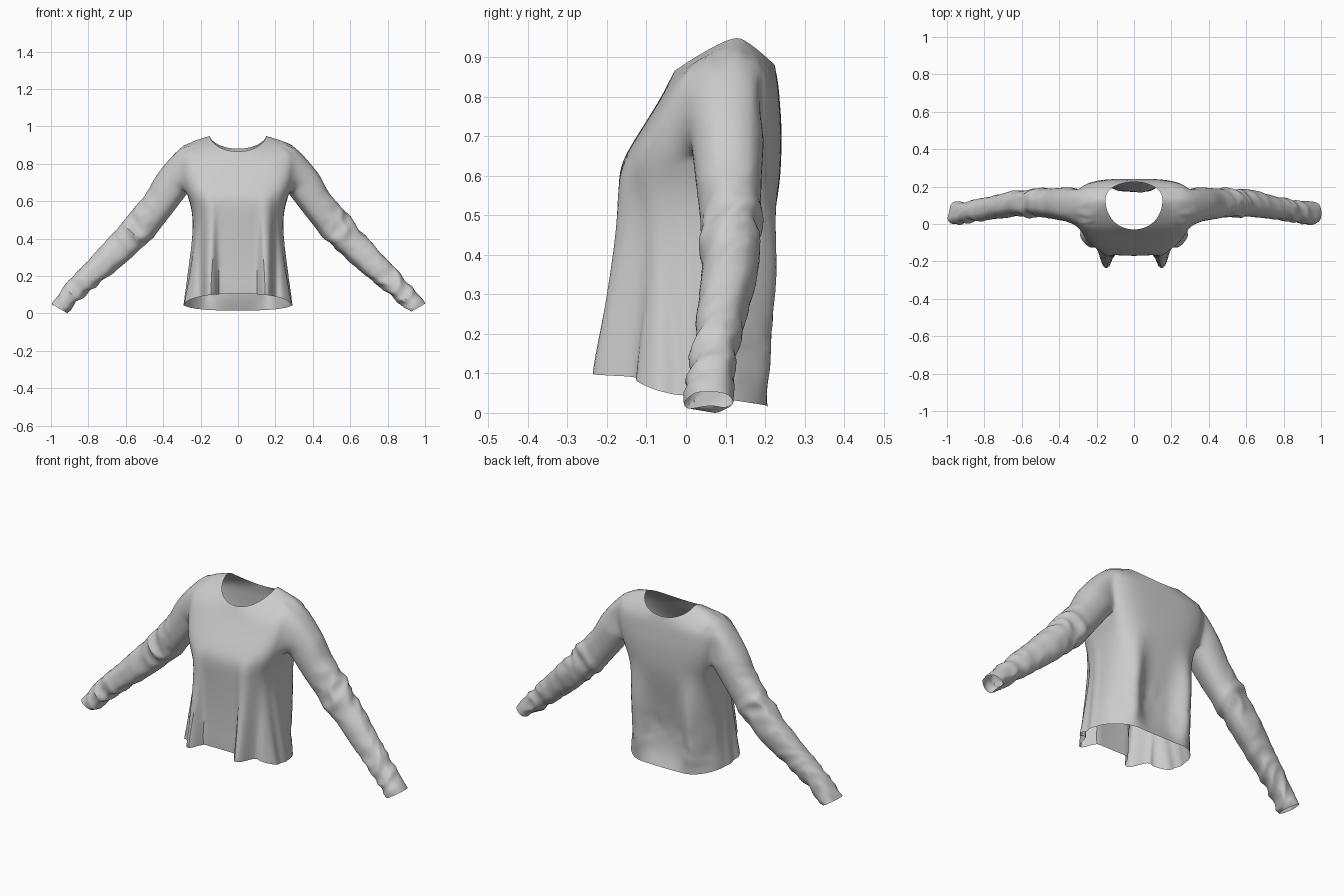
import bpy
import bmesh
from math import sin, cos, pi, exp, atan2
from mathutils import Vector, noise

if "Cube" in bpy.data.objects:
    bpy.data.objects.remove(bpy.data.objects["Cube"], do_unlink=True)

COLUMNS = 32
HALF_HOLE = 2          # armhole half width in columns
HOLE_ROWS = (6, 9)     # armhole lower and upper torso row

# Torso rows: z front, z side, z back, half width, y front, y side, y back, roundness
TORSO = [
    (.11, .05, .02, .29, -.165, -.02, .208, .72),
    (.16, .11, .09, .28, -.165, .0, .18, .68),
    (.22, .20, .18, .268, -.162, .02, .165, .65),
    (.35, .35, .35, .25, -.162, .05, .19, .65),
    (.47, .48, .48, .24, -.166, .07, .22, .65),
    (.56, .58, .58, .25, -.172, .08, .238, .62),
    (.63, .64, .65, .275, -.17, .09, .242, .6),
    (.69, .72, .73, .30, -.135, .1, .243, .58),
    (.76, .82, .79, .315, -.09, .105, .238, .58),
    (.81, .91, .83, .305, -.06, .11, .235, .6),
    (.84, .935, .86, .225, -.045, .12, .23, .75),
    (.87, .957, .885, .153, -.03, .13, .225, .95),
]

# Sleeve stations: x, z, y, half height, half depth
SLEEVE = [
    (.345, .707, .105, .102, .1),
    (.415, .6, .108, .092, .09),
    (.51, .48, .115, .092, .08),
    (.625, .36, .112, .086, .076),
    (.75, .24, .088, .072, .066),
    (.855, .145, .068, .062, .062),
    (.957, .032, .055, .052, .065),
]
CUFF_SLANT = Vector((.86, 0, .5))


def power(v, p):
    return (1 if v >= 0 else -1) * abs(v) ** p


def ramp(v, lo, hi):
    t = max(0, min(1, (v - lo) / (hi - lo)))
    return t * t * (3 - 2 * t)


def bell(v, centre, width, sharp=2):
    return exp(-abs((v - centre) / width) ** sharp)


def torso_ring(bm, row):
    zf, zs, zb, half, yf, ys, yb, p = row
    ring = []
    for j in range(COLUMNS):
        a = 2 * pi * j / COLUMNS
        s = sin(a)
        end_z, end_y = (zb, yb) if s > 0 else (zf, yf)
        y = ys + (end_y - ys) * abs(s) ** p
        z = zs + (end_z - zs) * abs(s) ** 1.2
        ring.append(bm.verts.new((half * power(cos(a), p), y, z)))
    return ring


def sleeve_rows():
    rows = []
    for a, b in zip(SLEEVE, SLEEVE[1:]):
        rows += [[u + (v - u) * k / 3 for u, v in zip(a, b)] for k in range(3)]
    return rows + [SLEEVE[-1]]


def add_sleeve(bm, rings, side):
    # Armhole rim, ordered around the arm
    mid = 0 if side > 0 else COLUMNS // 2
    lo, hi = HOLE_ROWS
    rim = []
    for i in range(lo, hi + 1):
        for d in range(-HALF_HOLE, HALF_HOLE + 1):
            if i in (lo, hi) or abs(d) == HALF_HOLE:
                rim.append(rings[i][(mid + d) % COLUMNS])
    centre = sum((v.co for v in rim), Vector()) / len(rim)

    def angle(v):
        return atan2((v.co.z - centre.z) / .12, (v.co.y - centre.y) / .1)
    rim.sort(key=angle)
    angles = [angle(v) for v in rim]
    # Rings swept down the arm to a slanted cuff
    rows = sleeve_rows()
    last = rim
    for i, (x, z, y, high, deep) in enumerate(rows):
        a, b = rows[max(i - 1, 0)], rows[min(i + 1, len(rows) - 1)]
        d = Vector((b[0] - a[0], 0, b[1] - a[1])).normalized()
        up = Vector((-d.z, 0, d.x))
        if i == len(rows) - 1:
            up = CUFF_SLANT
        ring = []
        for t in angles:
            co = Vector((x, y + deep * cos(t), z)) + up * high * sin(t)
            co.x *= side
            ring.append(bm.verts.new(co))
        for k in range(len(ring)):
            n = (k + 1) % len(ring)
            bm.faces.new((last[k], last[n], ring[n], ring[k]))
        last = ring


def crease(p):
    return .35 - 2 * abs(noise.noise(p))


def drape(co, normal):
    """Cloth folds on the sleeves and the body."""
    x, y, z = abs(co.x), co.y, co.z
    out = co.copy()
    arm = ramp(x, .38, .55)
    if arm > 0:
        along, across = x * .68 - z * .73, x * .73 + z * .68
        seed = 3 if co.x > 0 else 11
        p = Vector((along * 13 + y * 9, y * 7 + seed, across * 9))
        size = .005 + .008 * bell(along, .02, .07) + .009 * ramp(along, .3, .5)
        out += normal * arm * size * crease(p)
        # Elbow overlap
        out += normal * .008 * bell(along + (y - .1) * .6, .03, .025)
        return out
    low = max(0, min(1, (.66 - z) / .55))
    if y < 0:
        # Hanging front folds with a hollow beside each
        out.y -= .08 * low * bell(x, .15, .034, 3)
        out.y += .015 * low * bell(x, .205, .02)
    elif y > .08:
        # Gathers either side of the hollow lower back
        rise = (1 - ramp(z, .3, .62)) * ramp(z, -.04, .16)
        out.y += .055 * rise * bell(x, .17, .065)
        p = Vector((co.x * 9 + z * 6, 2, z * 11 - co.x * 5))
        out += normal * .013 * bell(z, .2, .09) * crease(p)
    # Soft ripples down the side seams
    ripple = bell(y, -.02, .06) * ramp(x, .15, .22) * low
    out += normal * .006 * ripple * sin(y * 70 + z * 4)
    # Small puckers on the shoulder
    out += normal * .006 * ramp(z, .82, .88) * bell(x, .27, .05) * crease(co * 18)
    return out


# Body with armholes
bm = bmesh.new()
rings = [torso_ring(bm, row) for row in TORSO]
for i in range(len(rings) - 1):
    for j in range(COLUMNS):
        spot = (j + .5) % (COLUMNS // 2)
        near = min(spot, COLUMNS // 2 - spot)
        if HOLE_ROWS[0] <= i < HOLE_ROWS[1] and near < HALF_HOLE:
            continue
        n = (j + 1) % COLUMNS
        bm.faces.new((rings[i][j], rings[i][n], rings[i + 1][n], rings[i + 1][j]))
for side in (1, -1):
    add_sleeve(bm, rings, side)
loose = [v for v in bm.verts if not v.link_faces]
bmesh.ops.delete(bm, geom=loose, context='VERTS')
bmesh.ops.recalc_face_normals(bm, faces=bm.faces)
mesh = bpy.data.meshes.new("shirt")
bm.to_mesh(mesh)
bm.free()
shirt = bpy.data.objects.new("shirt", mesh)
bpy.context.collection.objects.link(shirt)
bpy.ops.object.select_all(action='DESELECT')
shirt.select_set(True)
bpy.context.view_layer.objects.active = shirt

# Soften, then fold the cloth
sub = shirt.modifiers.new("soften", 'SUBSURF')
sub.levels = 2
bpy.ops.object.modifier_apply(modifier=sub.name)
mesh = shirt.data
points = [drape(v.co, v.normal.copy()) for v in mesh.vertices]

# Rest the lowest cuff on the ground
floor = min(p.z for p in points)
for v, p in zip(mesh.vertices, points):
    v.co = p - Vector((0, 0, floor))
mesh.update()

# Plain grey cloth
cloth = bpy.data.materials.new("light grey cloth")
cloth.use_nodes = True
grey = (.6, .6, .6, 1)
cloth.diffuse_color = grey
shader = next(n for n in cloth.node_tree.nodes if n.type == 'BSDF_PRINCIPLED')
shader.inputs["Base Color"].default_value = grey
mesh.materials.append(cloth)
bpy.ops.object.shade_smooth_by_angle(angle=.7)
